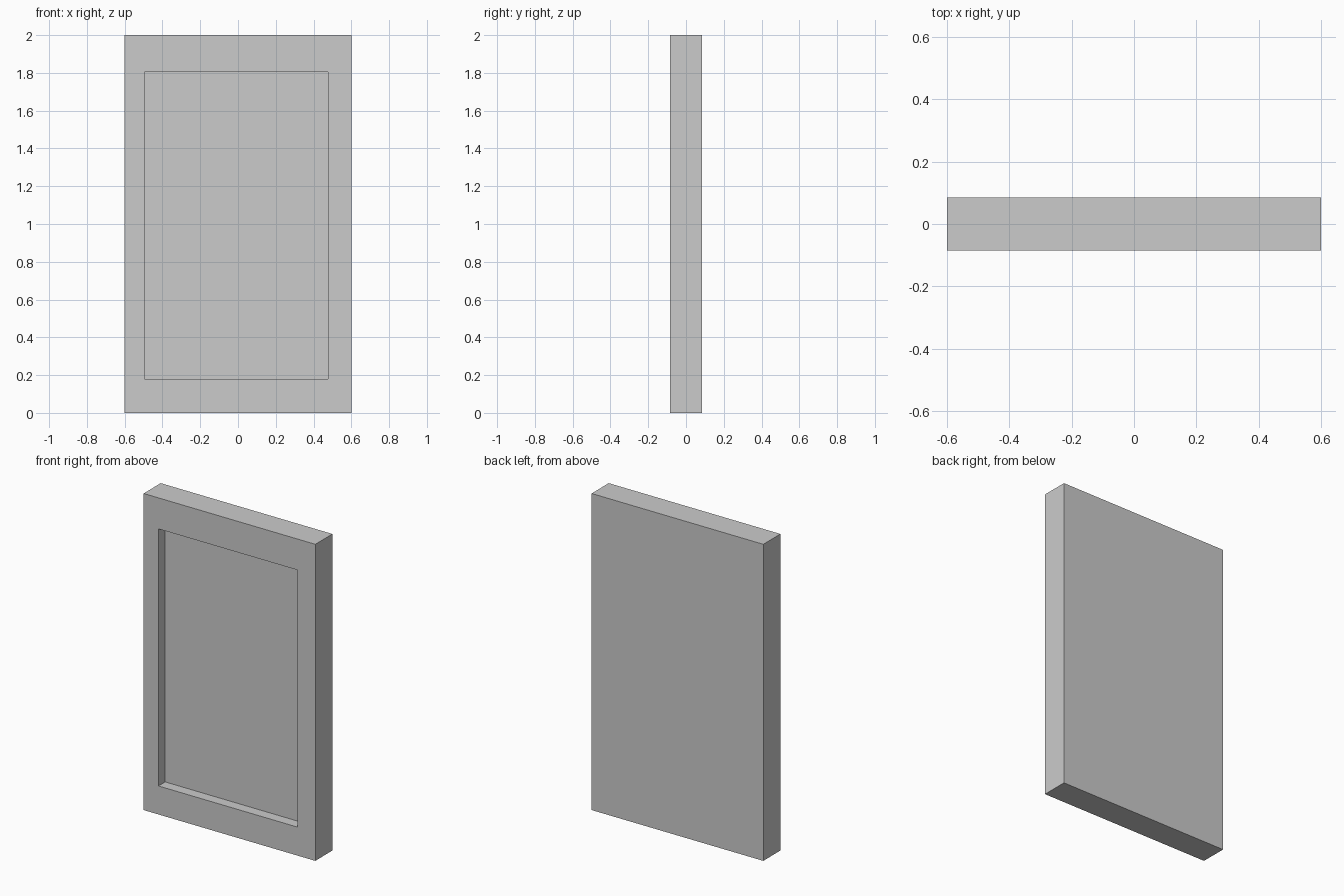
import bpy, bmesh

if "Cube" in bpy.data.objects:
    bpy.data.objects.remove(bpy.data.objects["Cube"])

W, H, T = 0.6, 2.0, 0.0855          # half width, height, half thickness
DEPTH = 0.067                       # depth of the front recess


def ring(bm, x0, x1, z0, z1, y):
    """Rectangular loop of four vertices in the plane y."""
    return [bm.verts.new((x, y, z)) for x, z in ((x0, z0), (x1, z0), (x1, z1), (x0, z1))]


def bridge(bm, a, b):
    """Join two loops with quads."""
    for i in range(4):
        j = (i + 1) % 4
        bm.faces.new((a[i], a[j], b[j], b[i]))


# Framed panel: back, outer sides, front border, recess walls, recess floor
bm = bmesh.new()
opening = (-0.496, 0.476, 0.18, 1.804)
loops = [
    ring(bm, -W, W, 0, H, T),
    ring(bm, -W, W, 0, H, -T),
    ring(bm, *opening, -T),
    ring(bm, *opening, -T + DEPTH),
]
for a, b in zip(loops, loops[1:]):
    bridge(bm, a, b)
bm.faces.new(loops[0])
bm.faces.new(loops[-1])
bmesh.ops.recalc_face_normals(bm, faces=bm.faces)

mesh = bpy.data.meshes.new("recessed_panel")
bm.to_mesh(mesh)
bm.free()
bpy.context.collection.objects.link(bpy.data.objects.new("recessed_panel", mesh))
